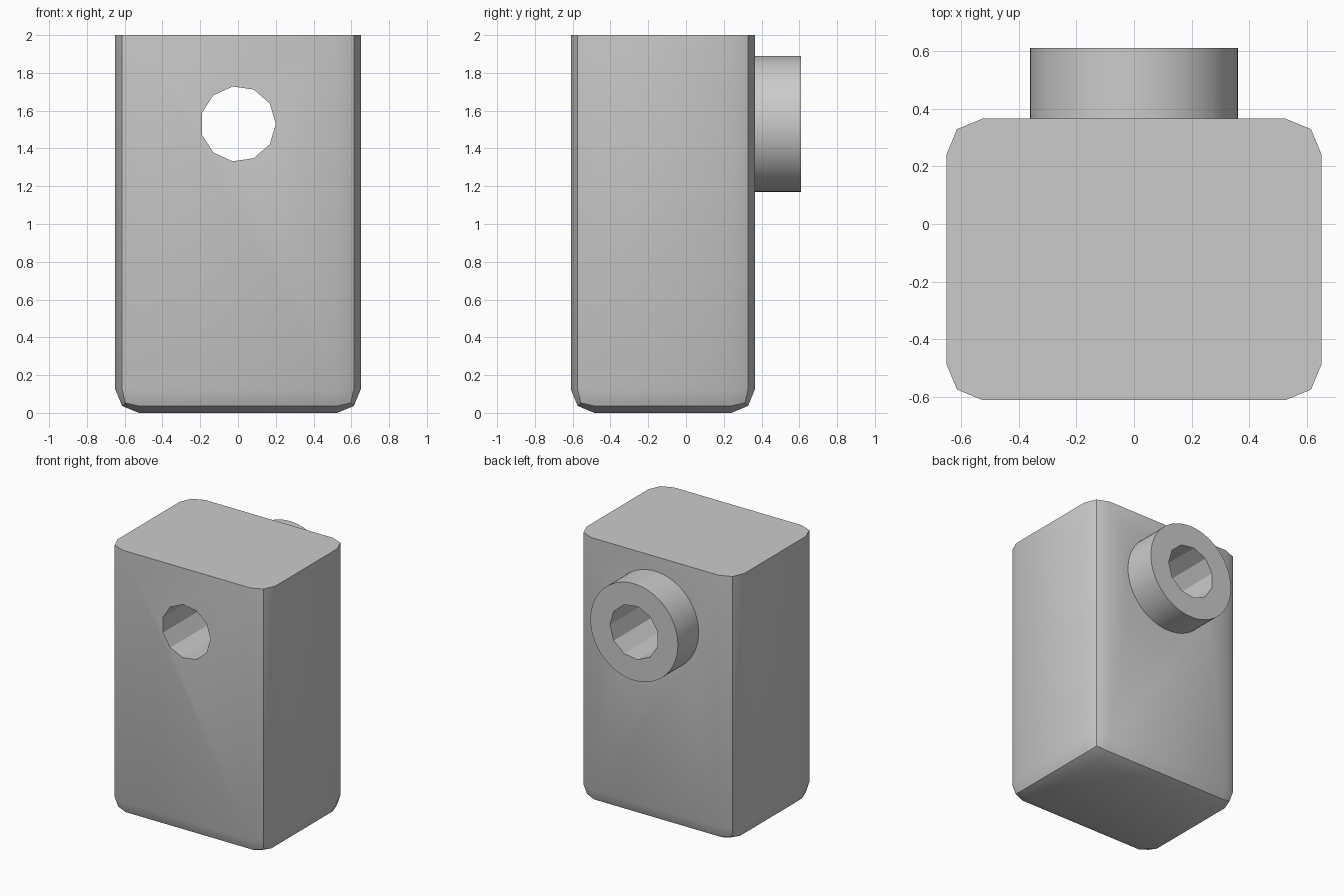
import bpy, bmesh, math
from mathutils import Matrix, Vector

if "Cube" in bpy.data.objects:
    bpy.data.objects.remove(bpy.data.objects["Cube"])

FRONT, BACK, REAR = -0.61, 0.365, 0.61
HOLE_Z = 1.53

grey = bpy.data.materials.new("plain grey")
grey.use_nodes = True
grey.diffuse_color = (0.6, 0.6, 0.6, 1)
grey.node_tree.nodes["Principled BSDF"].inputs["Base Color"].default_value = (0.6, 0.6, 0.6, 1)


def make_object(name, bm):
    bmesh.ops.recalc_face_normals(bm, faces=bm.faces)
    mesh = bpy.data.meshes.new(name)
    bm.to_mesh(mesh)
    bm.free()
    mesh.materials.append(grey)
    obj = bpy.data.objects.new(name, mesh)
    bpy.context.collection.objects.link(obj)
    return obj


def rod_along_y(name, radius, y0, y1, sides):
    """Cylinder lying along y at hole height, with a vertex on +x."""
    bm = bmesh.new()
    bmesh.ops.create_circle(bm, cap_ends=True, radius=radius, segments=sides)
    # put the first vertex on +x, then stand the circle upright
    first = max(bm.verts, key=lambda v: v.co.y)
    turn = -math.atan2(first.co.y, first.co.x)
    place = (Matrix.Translation((0, y0, HOLE_Z)) @ Matrix.Rotation(math.pi / 2, 4, 'X')
             @ Matrix.Rotation(turn, 4, 'Z'))
    bmesh.ops.transform(bm, matrix=place, verts=bm.verts)
    ext = bmesh.ops.extrude_face_region(bm, geom=bm.faces[:], use_keep_orig=True)
    moved = [g for g in ext["geom"] if isinstance(g, bmesh.types.BMVert)]
    bmesh.ops.translate(bm, vec=Vector((0, y1 - y0, 0)), verts=moved)
    return make_object(name, bm)


def combine(target, tool, operation):
    mod = target.modifiers.new(operation.lower(), 'BOOLEAN')
    mod.object, mod.operation, mod.solver = tool, operation, 'EXACT'
    bpy.ops.object.select_all(action='DESELECT')
    target.select_set(True)
    bpy.context.view_layer.objects.active = target
    bpy.ops.object.modifier_apply(modifier=mod.name)
    bpy.data.objects.remove(tool)


# Block with rounded upright and bottom edges and a sharp flat top
bm = bmesh.new()
bmesh.ops.create_cube(bm, size=1, matrix=Matrix.Translation((0, (FRONT + BACK) / 2, 1))
                      @ Matrix.Diagonal((1.3, BACK - FRONT, 2, 1)))
rounded = [e for e in bm.edges if min(v.co.z for v in e.verts) < 0.5]
bmesh.ops.bevel(bm, geom=rounded, offset=0.125, segments=2, profile=0.5, affect='EDGES')
body = make_object("body", bm)

# Collar on the back, then the faceted hole through both
combine(body, rod_along_y("collar", 0.36, BACK - 0.05, REAR, 64), 'UNION')
combine(body, rod_along_y("hole_cutter", 0.2, FRONT - 0.1, REAR + 0.1, 11), 'DIFFERENCE')

body.select_set(True)
bpy.context.view_layer.objects.active = body
bpy.ops.object.shade_smooth_by_angle(angle=math.radians(30))
